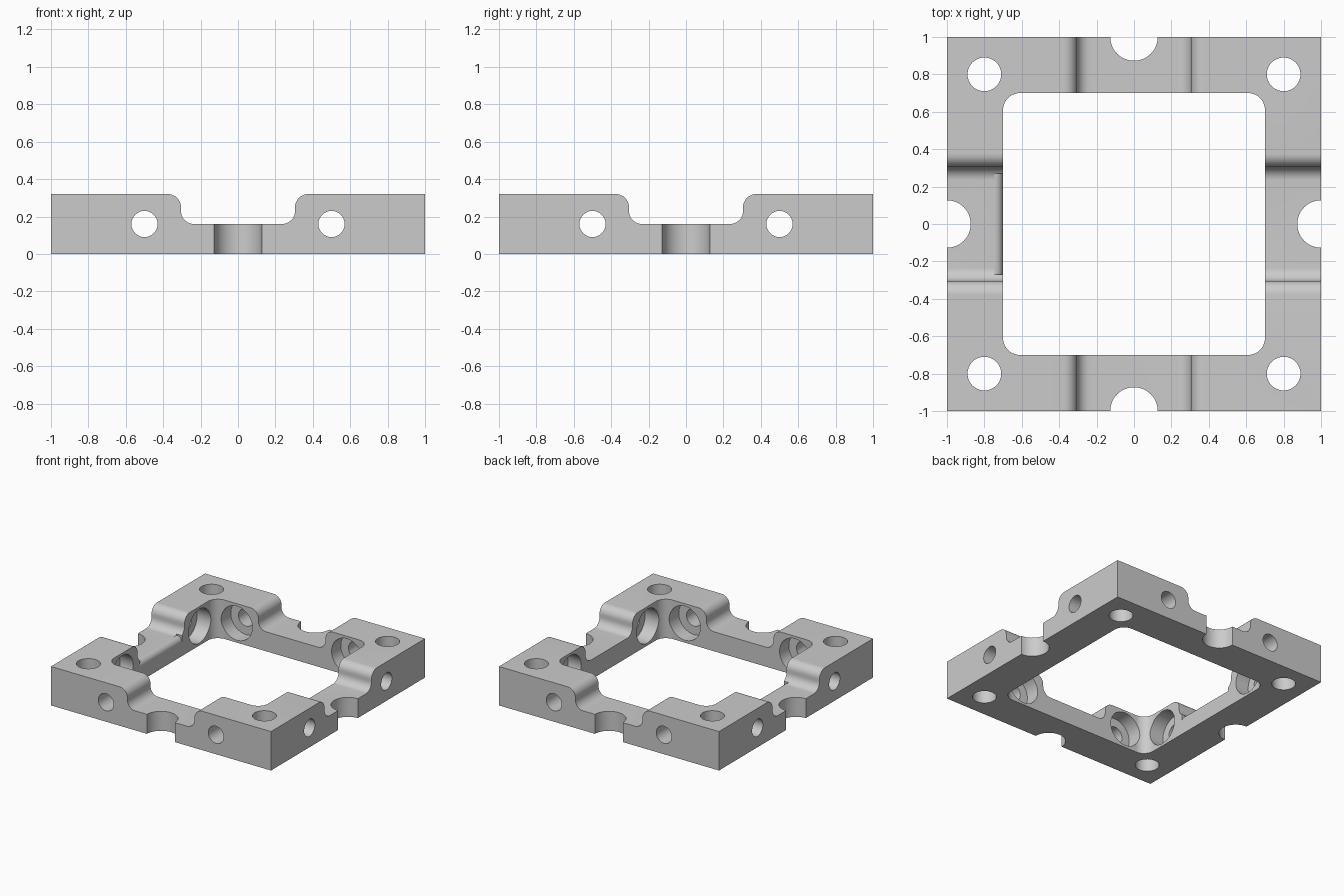
import bpy, bmesh
from math import pi, cos, sin
from mathutils import Matrix, Vector

if "Cube" in bpy.data.objects:
    bpy.data.objects.remove(bpy.data.objects["Cube"])

HEIGHT = 0.32
UPRIGHT = Matrix.Rotation(pi / 2, 4, 'X')   # profile (u, v) to (x, z), depth along -y

metal = bpy.data.materials.new("light grey metal")
metal.use_nodes = True
GREY = (0.6, 0.6, 0.6, 1)
metal.diffuse_color = GREY
metal.node_tree.nodes["Principled BSDF"].inputs["Base Color"].default_value = GREY


def arc(cx, cy, r, start, end, steps=10):
    """Points along an arc, angles in degrees."""
    angles = [(start + (end - start) * i / steps) * pi / 180 for i in range(steps + 1)]
    return [(cx + r * cos(a), cy + r * sin(a)) for a in angles]


def circle(cx, cy, r):
    return arc(cx, cy, r, 0, 360, 48)[:-1]


def prism(name, profile, low, high, matrix=Matrix()):
    """Extrude a closed profile between two depths and place it."""
    bm = bmesh.new()
    face = bm.faces.new([bm.verts.new((u, v, low)) for u, v in profile])
    side = bmesh.ops.extrude_face_region(bm, geom=[face])["geom"]
    moved = [g for g in side if isinstance(g, bmesh.types.BMVert)]
    bmesh.ops.translate(bm, verts=moved, vec=Vector((0, 0, high - low)))
    bmesh.ops.recalc_face_normals(bm, faces=bm.faces)
    bm.transform(matrix)
    mesh = bpy.data.meshes.new(name)
    bm.to_mesh(mesh)
    bm.free()
    obj = bpy.data.objects.new(name, mesh)
    bpy.context.collection.objects.link(obj)
    return obj


def cut(body, profile, low, high, matrix=Matrix()):
    """Subtract a prism from the body and discard the cutter."""
    cutter = prism("cutter", profile, low, high, matrix)
    cutter.hide_render = True
    mod = body.modifiers.new("cut", 'BOOLEAN')
    mod.operation = 'DIFFERENCE'
    mod.solver = 'EXACT'
    mod.object = cutter
    bpy.context.view_layer.objects.active = body
    bpy.ops.object.modifier_apply(modifier=mod.name)
    bpy.data.objects.remove(cutter)


# Square plate
frame = prism("square_frame", [(-1, -1), (1, -1), (1, 1), (-1, 1)], 0, HEIGHT)
frame.data.materials.append(metal)

# Central opening with rounded corners
opening = []
for k, (sx, sy) in enumerate([(1, 1), (-1, 1), (-1, -1), (1, -1)]):
    opening += arc(sx * 0.61, sy * 0.61, 0.09, 90 * k, 90 * k + 90)
cut(frame, opening, -0.1, 0.5)

# Notches across the middle of each side, rounded at lip and floor
R = 0.07
half = [(0.305 + R, 0.45)]
half += arc(0.305 + R, HEIGHT - R, R, 90, 180)
half += arc(0.305 - R, 0.16 + R, R, 0, -90)
notch = half + [(-u, v) for u, v in reversed(half)]
for turn in (0, pi / 2):
    cut(frame, notch, -1.2, 1.2, Matrix.Rotation(turn, 4, 'Z') @ UPRIGHT)

# Rounded inner edge of the left-hand notch floor as seen from above
E = 0.045
edge = arc(-0.7 - E, 0.16 - E, E, 90, 0) + [(-0.65, 0.16 - E), (-0.65, 0.2), (-0.7 - E, 0.2)]
cut(frame, edge, -0.27, 0.27, UPRIGHT)

# Each side: corner bolt hole, half-round edge recess, two counterbored holes
for k in range(4):
    spin = Matrix.Rotation(k * pi / 2, 4, 'Z')
    cut(frame, circle(0.8, 0.8, 0.09), -0.1, 0.5, spin)
    cut(frame, circle(0, -1, 0.127), -0.1, 0.5, spin)
    for x in (-0.5, 0.5):
        cut(frame, circle(x, 0.16, 0.14), 0.55, 0.82, spin @ UPRIGHT)
        cut(frame, circle(x, 0.16, 0.07), 0.6, 1.1, spin @ UPRIGHT)

# Smooth the curved faces and keep the edges crisp
bpy.ops.object.select_all(action='DESELECT')
frame.select_set(True)
bpy.context.view_layer.objects.active = frame
bpy.ops.object.shade_smooth_by_angle(angle=pi / 6)
